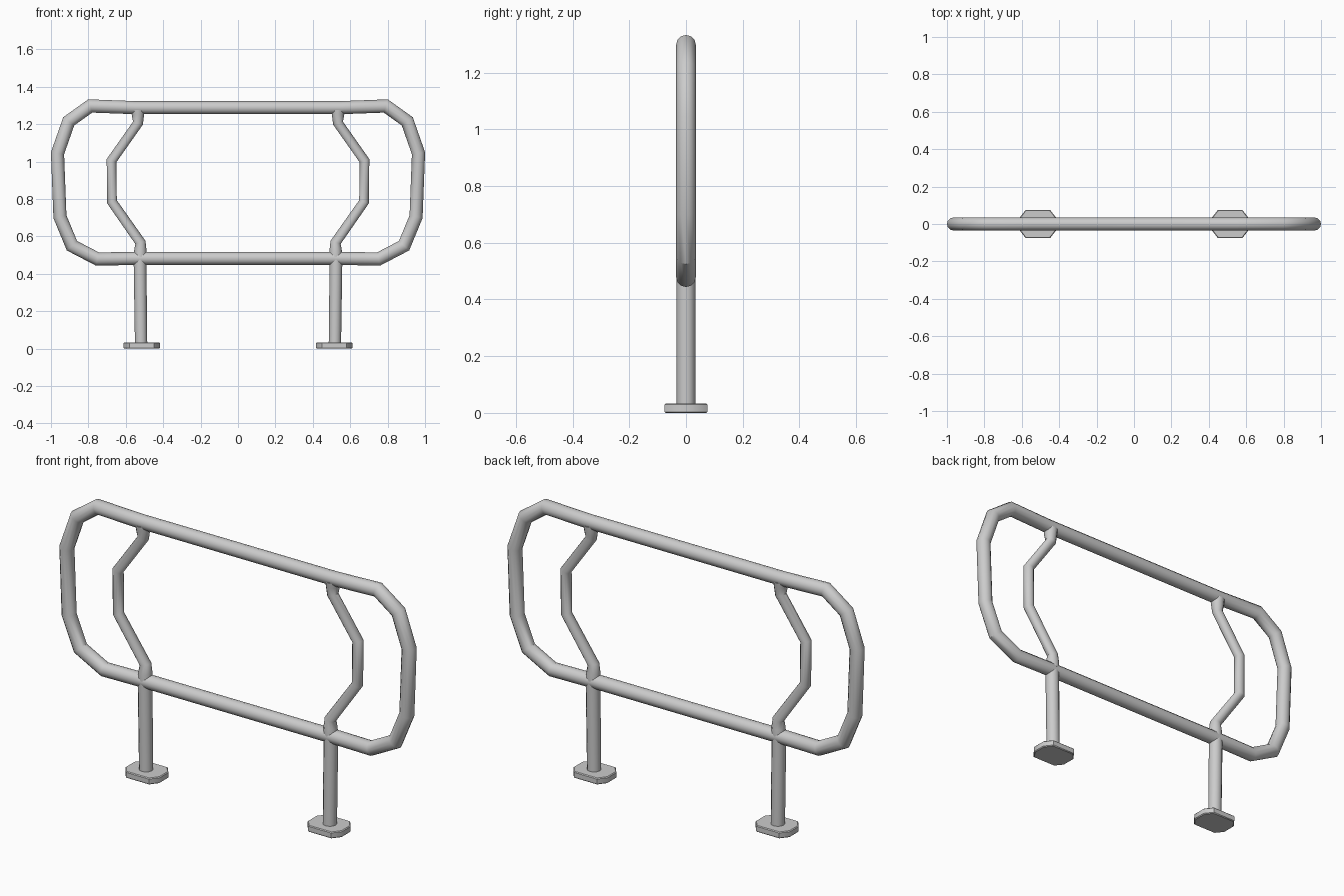
import bpy, bmesh, math
from mathutils import Vector

if "Cube" in bpy.data.objects:
    bpy.data.objects.remove(bpy.data.objects["Cube"])


def finish(name, bm, mirror=False, smooth=True):
    bmesh.ops.recalc_face_normals(bm, faces=bm.faces)
    mesh = bpy.data.meshes.new(name)
    bm.to_mesh(mesh)
    bm.free()
    obj = bpy.data.objects.new(name, mesh)
    bpy.context.collection.objects.link(obj)
    if mirror:
        obj.modifiers.new("mirror", "MIRROR").use_mirror_merge = False
    if smooth:
        bpy.ops.object.select_all(action="DESELECT")
        obj.select_set(True)
        bpy.context.view_layer.objects.active = obj
        bpy.ops.object.shade_smooth_by_angle(angle=math.radians(38))
    return obj


def tube(name, path, radii, closed=False, mirror=False, sides=12):
    """Sweep a round section with mitred bends along a path of (x, z) points."""
    bm = bmesh.new()
    pts = [Vector(p) for p in path]
    n = len(pts)
    rings = []
    for i, p in enumerate(pts):
        before = pts[i - 1] if closed or i else None
        after = pts[(i + 1) % n] if closed or i < n - 1 else None
        a = (p - before).normalized() if before else (after - p).normalized()
        b = (after - p).normalized() if after else a
        t = (a + b).normalized()
        side = Vector((-t.y, t.x)) / t.dot(a)
        ring = []
        for k in range(sides):
            ang = 2 * math.pi * k / sides
            q = p + side * radii[i] * math.cos(ang)
            ring.append(bm.verts.new((q.x, radii[i] * math.sin(ang), q.y)))
        rings.append(ring)
    for i in range(n if closed else n - 1):
        r, s = rings[i], rings[(i + 1) % n]
        for k in range(sides):
            m = (k + 1) % sides
            bm.faces.new((r[k], r[m], s[m], s[k]))
    if not closed:
        bm.faces.new(rings[0])
        bm.faces.new(rings[-1])
    return finish(name, bm, mirror)


# Outer rail: half outline, bottom to top, mirrored into one closed loop
half = [(0.52, 0.482), (0.752, 0.479), (0.888, 0.55), (0.952, 0.705),
        (0.965, 1.044), (0.905, 1.215), (0.79, 1.297), (0.55, 1.288)]
loop = half + [(-x, z) for x, z in reversed(half)]
tube("outer_rail", loop, [0.035] * len(loop), closed=True)

# Bent inner braces, flaring slightly where they meet the rails
tube("inner_braces",
     [(0.535, 1.275), (0.535, 1.25), (0.535, 1.205), (0.676, 1.005),
      (0.674, 0.785), (0.522, 0.568), (0.522, 0.525), (0.522, 0.49)],
     [0.036, 0.033, 0.026, 0.026, 0.026, 0.027, 0.033, 0.034], mirror=True)

# Support legs
tube("support_legs", [(0.524, 0.48), (0.518, 0.02)], [0.034, 0.033], mirror=True)

# Foot plates: chamfered rectangles with softened edges
bm = bmesh.new()
outline = [(0.097, 0.035), (0.065, 0.076), (-0.065, 0.076), (-0.097, 0.035),
           (-0.097, -0.035), (-0.065, -0.076), (0.065, -0.076), (0.097, -0.035)]
face = bm.faces.new([bm.verts.new((0.514 + x, y, 0)) for x, y in outline])
up = bmesh.ops.extrude_face_region(bm, geom=[face])["geom"]
bmesh.ops.translate(bm, vec=(0, 0, 0.033),
                    verts=[v for v in up if isinstance(v, bmesh.types.BMVert)])
if face.is_valid is False or len(bm.faces) < 10:
    bmesh.ops.holes_fill(bm, edges=bm.edges)
rim = [e for e in bm.edges if abs(e.verts[0].co.z - e.verts[1].co.z) < 1e-5]
bmesh.ops.bevel(bm, geom=rim, offset=0.004, segments=1, affect="EDGES")
finish("foot_plates", bm, mirror=True)
